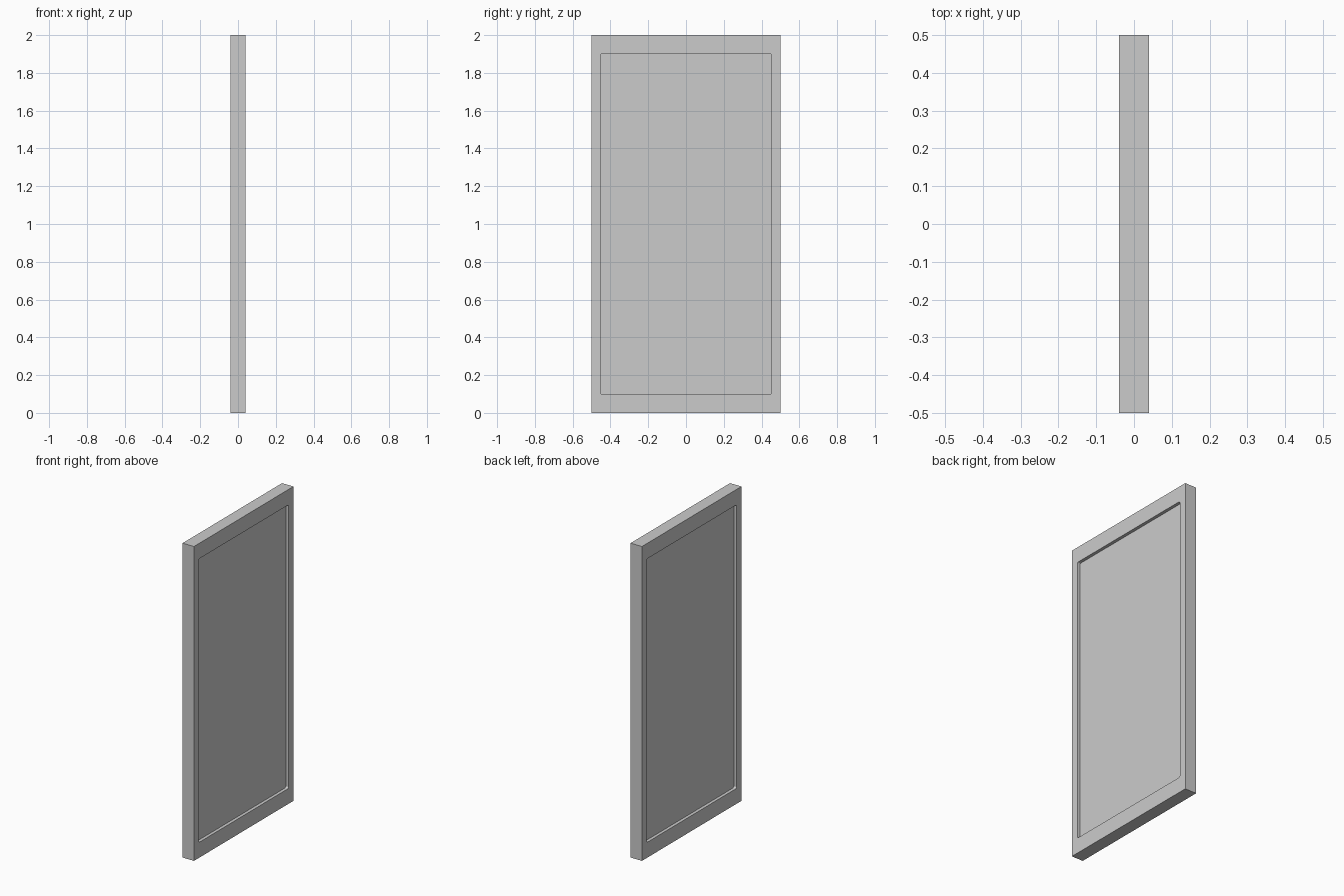
import bpy
import bmesh

if "Cube" in bpy.data.objects:
    bpy.data.objects.remove(bpy.data.objects["Cube"])

THICK, WIDTH, HEIGHT = 0.08, 1.0, 2.0
OPEN_W, OPEN_H = 0.904, 1.804
RECESS, CORNER = 0.02, 0.01


def block(name, size, center, corner=0.0):
    """Box, optionally with its four x-running edges rounded."""
    bm = bmesh.new()
    bmesh.ops.create_cube(bm, size=1)
    bmesh.ops.scale(bm, vec=size, verts=bm.verts)
    if corner:
        edges = [e for e in bm.edges
                 if abs(e.verts[0].co.x - e.verts[1].co.x) > 1e-5]
        bmesh.ops.bevel(bm, geom=edges, offset=corner, segments=3,
                        profile=0.5, affect='EDGES')
    bmesh.ops.translate(bm, vec=center, verts=bm.verts)
    mesh = bpy.data.meshes.new(name)
    bm.to_mesh(mesh)
    bm.free()
    obj = bpy.data.objects.new(name, mesh)
    bpy.context.collection.objects.link(obj)
    return obj


# Door slab
door = block("door_panel", (THICK, WIDTH, HEIGHT), (0, 0, HEIGHT / 2))

# Shallow recess on each broad face, leaving a raised border
for side, label in ((1, "right"), (-1, "left")):
    depth = 0.1
    x = side * (THICK / 2 - RECESS + depth / 2)
    cutter = block("recess_cutter_" + label, (depth, OPEN_W, OPEN_H),
                   (x, 0, HEIGHT / 2), CORNER)
    cutter.hide_render = True
    cutter.hide_viewport = True
    cut = door.modifiers.new("recess_" + label, 'BOOLEAN')
    cut.operation = 'DIFFERENCE'
    cut.solver = 'EXACT'
    cut.object = cutter
